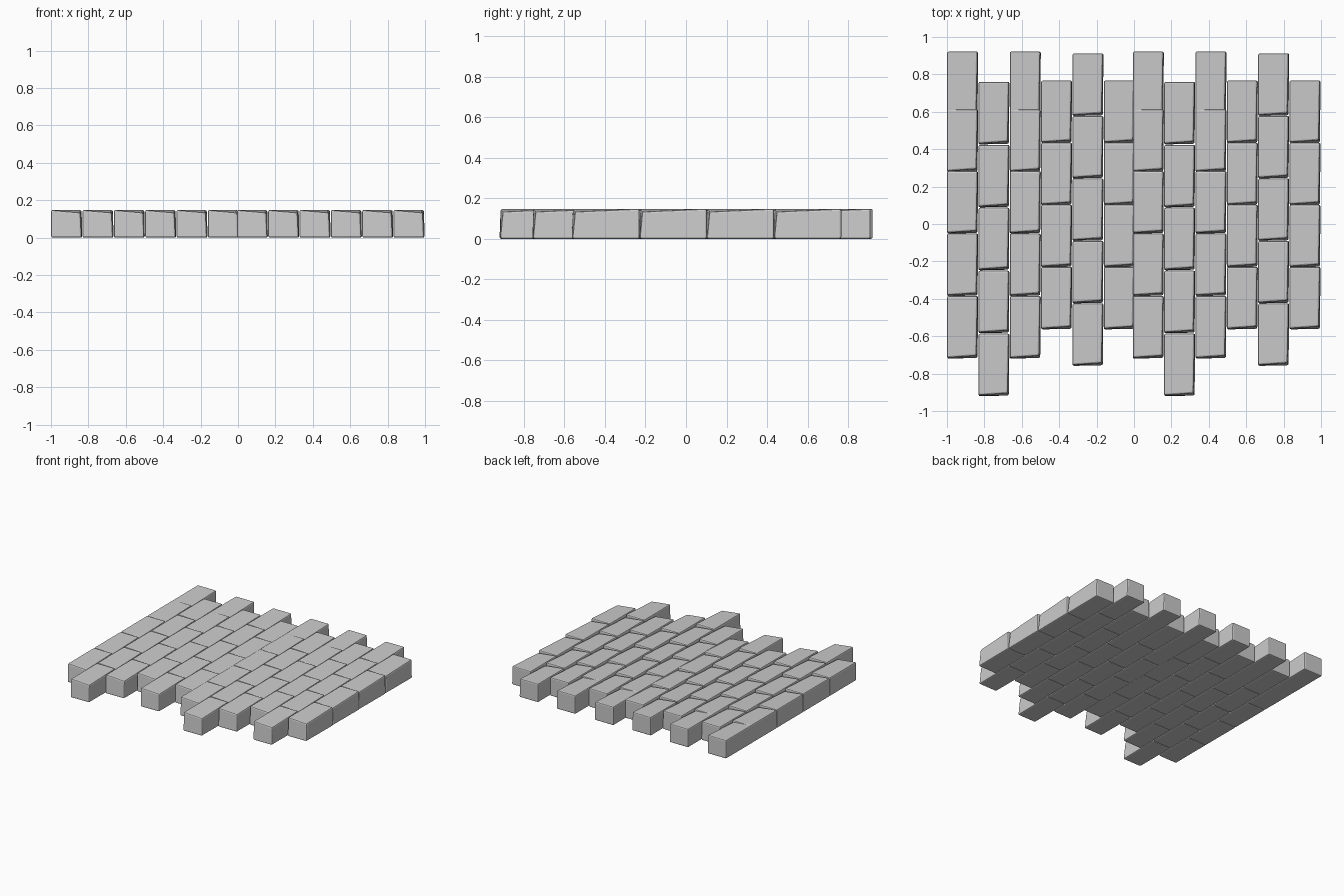
import bpy, bmesh
from mathutils import Vector

if "Cube" in bpy.data.objects:
    bpy.data.objects.remove(bpy.data.objects["Cube"])

W, L, H = 0.166, 0.335, 0.148      # brick width, length, height
PITCH_X, HALF_SHIFT = 0.1675, 0.993

# One worn brick: bevelled box whose top front-right corner sinks inwards
bm = bmesh.new()
bmesh.ops.create_cube(bm, size=1)
for v in bm.verts:
    x, y, z = v.co
    v.co = Vector((x * W, y * L, (z + 0.5) * H))
    if x > 0 and y < 0:
        v.co += Vector((-0.009, 0.016, -0.014)) if z > 0 else Vector((-0.003, 0.003, 0))
    elif y < 0 and z > 0:
        v.co.y += 0.005
    elif x > 0 and z > 0:
        v.co.x -= 0.003
bmesh.ops.bevel(bm, geom=bm.edges[:], offset=0.009, segments=2, profile=0.5, affect='EDGES')
bmesh.ops.recalc_face_normals(bm, faces=bm.faces[:])
mesh = bpy.data.meshes.new("brick")
bm.to_mesh(mesh)
bm.free()

# Six columns of back-edge positions, one per brick
def column(top, count, pitch=0.334):
    return [top - i * pitch for i in range(count)]

tall = [0.922, 0.613] + column(0.283, 3)
short = column(0.767, 4, 0.332)
columns = [tall, column(0.76, 5, 0.3365), tall, short, column(0.912, 5), short]

# The six-column group is laid twice side by side
for half in range(2):
    for c, tops in enumerate(columns):
        x = -0.999 + half * HALF_SHIFT + c * PITCH_X + W / 2
        for r, top in enumerate(tops):
            ob = bpy.data.objects.new(f"brick_{half * 6 + c}_{r}", mesh)
            ob.location = (x, top - L / 2, 0)
            bpy.context.collection.objects.link(ob)
